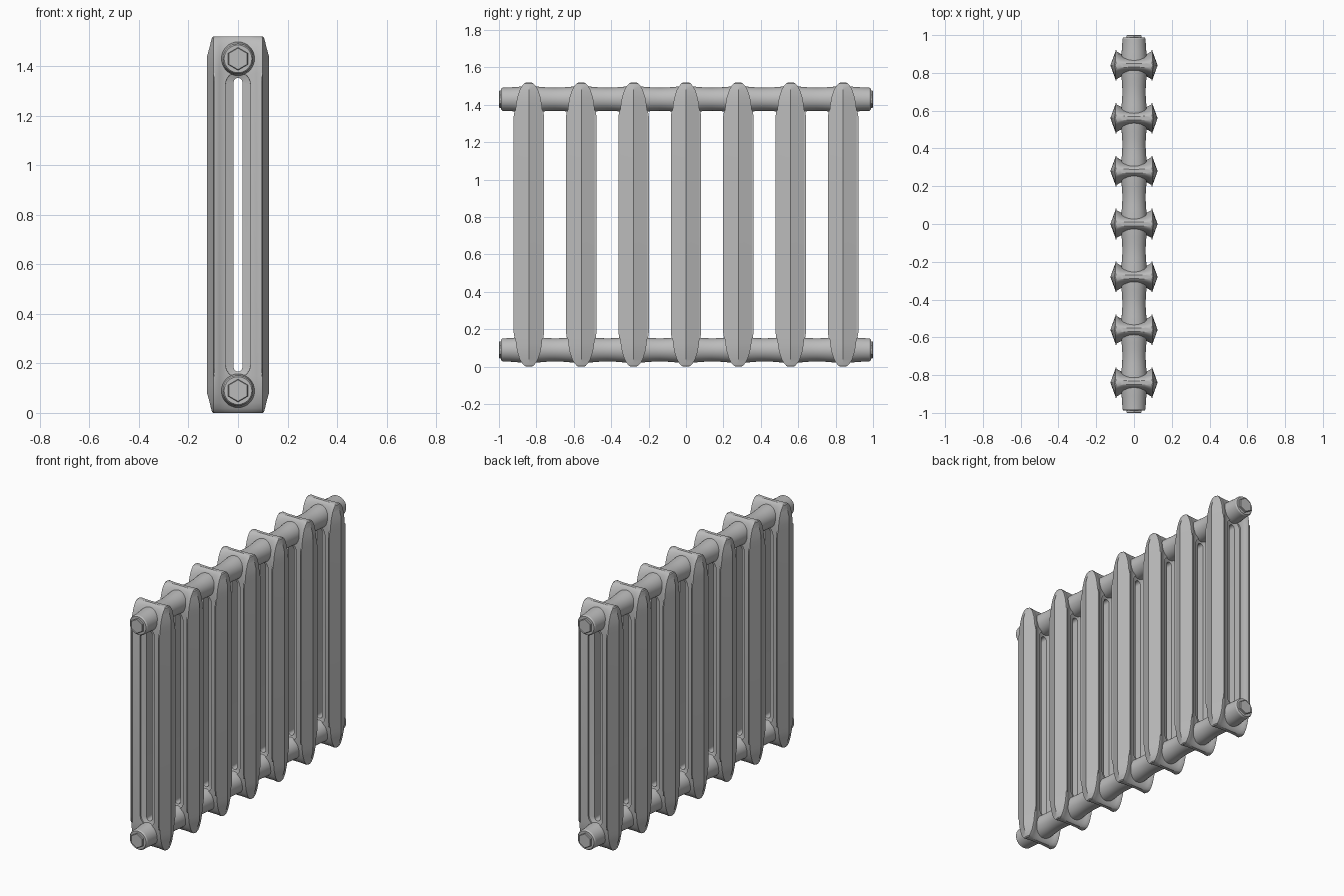
import bpy, bmesh, math

cube = bpy.data.objects.get("Cube")
if cube:
    bpy.data.objects.remove(cube, do_unlink=True)

HEIGHT = 1.52
SECTIONS = 7
PITCH = 0.28
PIPE_Z = 0.09

iron = bpy.data.materials.new("grey cast iron")
iron.use_nodes = True
iron.diffuse_color = (0.5, 0.5, 0.5, 1)
iron.node_tree.nodes["Principled BSDF"].inputs["Base Color"].default_value = (0.5, 0.5, 0.5, 1)


def loft(name, *solids):
    """Make one object from solids, each a list of matching point rings."""
    bm = bmesh.new()
    for rings in solids:
        loops = [[bm.verts.new(p) for p in ring] for ring in rings]
        for a, b in zip(loops, loops[1:]):
            for i in range(len(a)):
                j = (i + 1) % len(a)
                bm.faces.new((a[i], a[j], b[j], b[i]))
        bm.faces.new(loops[0])
        bm.faces.new(loops[-1])
    bmesh.ops.recalc_face_normals(bm, faces=bm.faces)
    mesh = bpy.data.meshes.new(name)
    bm.to_mesh(mesh)
    bm.free()
    mesh.materials.append(iron)
    obj = bpy.data.objects.new(name, mesh)
    bpy.context.collection.objects.link(obj)
    return obj


def select(obj):
    bpy.ops.object.select_all(action='DESELECT')
    obj.select_set(True)
    bpy.context.view_layer.objects.active = obj


def smooth(obj, angle=30):
    select(obj)
    bpy.ops.object.shade_smooth_by_angle(angle=math.radians(angle))


def circle(y, radius, z, sides):
    steps = [2 * math.pi * i / sides for i in range(sides)]
    return [(radius * math.sin(a), y, z + radius * math.cos(a)) for a in steps]


# Section body: ridged outer edges, thin waist, pointed top and bottom
def body_ring(z, half_depth, ridge):
    edge = min(0.099, ridge - 0.006)
    quarter = [(ridge, 0), (edge, 1), (edge - 0.009, 1), (0.075, 0.88),
               (0.055, 0.76), (0.025, 0.7), (0, 0.69)]
    half = quarter + [(-x, y) for x, y in quarter[-2::-1]]
    outline = half + [(x, -y) for x, y in half[-2:0:-1]]
    return [(x, y * half_depth, z) for x, y in outline]


# distance from the tip, half depth, ridge position
tip = [(0, 0.014, 0.1), (0.005, 0.024, 0.105), (0.018, 0.036, 0.109),
       (0.04, 0.049, 0.114), (0.08, 0.062, 0.125), (0.115, 0.068, 0.125),
       (0.15, 0.072, 0.125)]
stations = [body_ring(*s) for s in tip]
stations += [body_ring(HEIGHT - d, h, r) for d, h, r in reversed(tip)]
section = loft("section_1", stations)


# Slot between the two columns, with a shallow recess around it
def slot_ring(y, half_width, end):
    ring = []
    for centre, start in ((HEIGHT - end - half_width, 0), (end + half_width, math.pi)):
        for i in range(9):
            a = start + math.pi * i / 8
            ring.append((half_width * math.cos(a), y, centre + half_width * math.sin(a)))
    return ring


cut = [(0.1, 0.053, 0.14), (0.045, 0.05, 0.143), (0.035, 0.018, 0.167)]
cutter = loft("slot_cutter", [slot_ring(-y, w, e) for y, w, e in cut]
              + [slot_ring(y, w, e) for y, w, e in reversed(cut)])
cutter.hide_render = True
select(section)
boolean = section.modifiers.new("slot", 'BOOLEAN')
boolean.operation = 'DIFFERENCE'
boolean.solver = 'EXACT'
boolean.object = cutter
bpy.ops.object.modifier_apply(modifier=boolean.name)
bpy.data.objects.remove(cutter, do_unlink=True)
smooth(section)


# Thin fins standing out from the columns
def fin(side):
    def ring(z, depth):
        return [(side * x, y, z) for x, y in
                ((0.092, -depth), (0.099, -depth), (0.099, depth), (0.092, depth))]
    low = [(0.14, 0.066), (0.155, 0.077), (0.18, 0.081)]
    return [ring(z, d) for z, d in low] + [ring(HEIGHT - z, d) for z, d in reversed(low)]


fins = loft("section_fins_1", fin(1), fin(-1))

# Repeat the section along the radiator
for i in range(SECTIONS):
    for part in (section, fins):
        copy = part
        if i:
            copy = bpy.data.objects.new(part.name[:-1] + str(i + 1), part.data)
            bpy.context.collection.objects.link(copy)
        copy.location.y = (i - (SECTIONS - 1) / 2) * PITCH

# Header pipes, swelling at each section, with hexagonal end plugs
END = SECTIONS * PITCH / 2
for label, z in (("bottom", PIPE_Z), ("top", HEIGHT - PIPE_Z)):
    steps = SECTIONS * 8
    rings = [circle(-END - 0.008, 0.056, z, 32)]
    for i in range(steps + 1):
        y = -END + 2 * END * i / steps
        rings.append(circle(y, 0.0655 + 0.004 * math.cos(2 * math.pi * y / PITCH), z, 32))
    rings.append(circle(END + 0.008, 0.056, z, 32))
    smooth(loft(label + "_pipe", rings))
    for end, s in (("front", -1), ("back", 1)):
        loft(label + "_" + end + "_plug",
             [circle(s * y, r, z, 6) for y, r in ((0.96, 0.046), (0.997, 0.046), (1.0, 0.043))])
